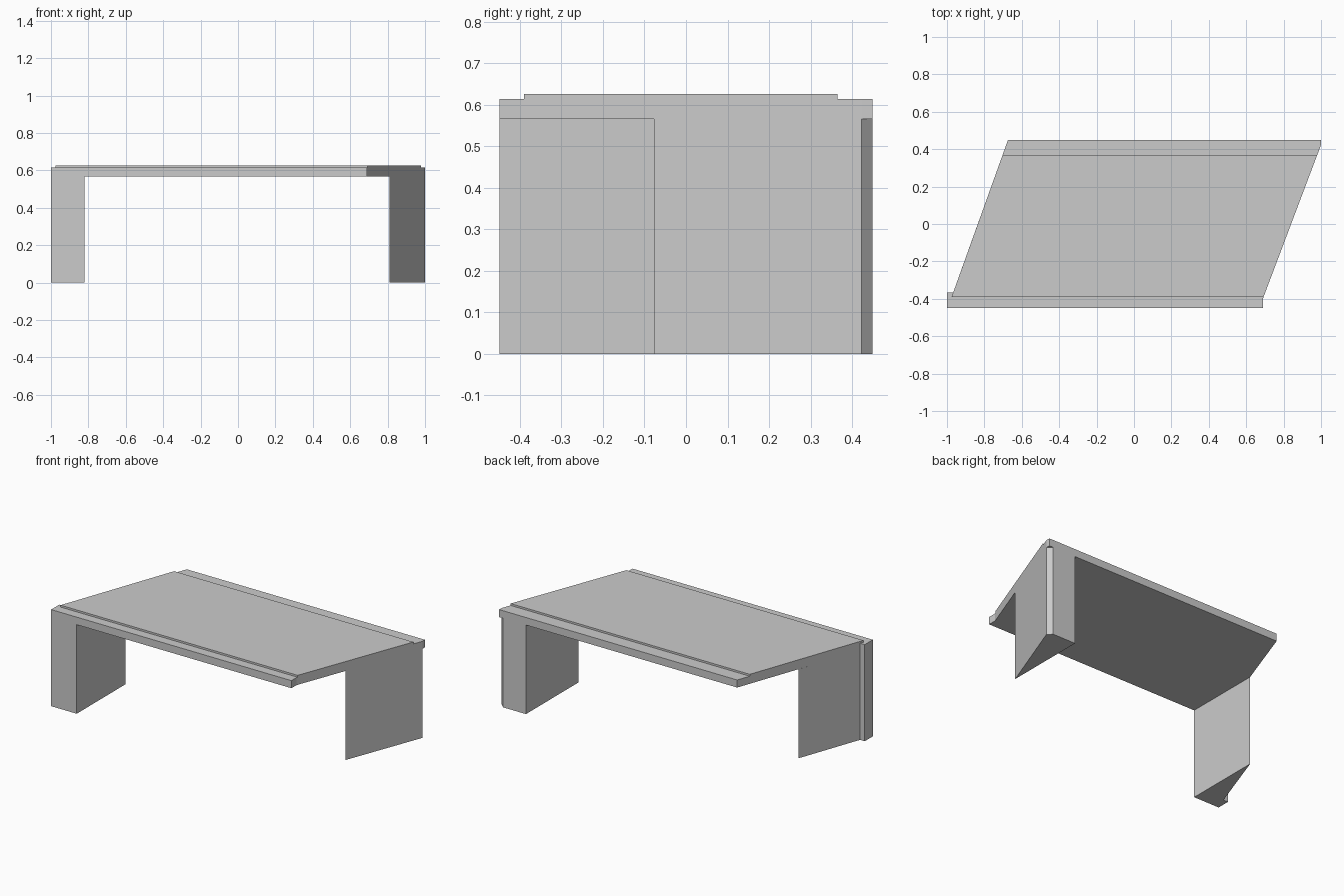
import bpy
import bmesh

if "Cube" in bpy.data.objects:
    bpy.data.objects.remove(bpy.data.objects["Cube"])


def prism(name, outline, z0, z1):
    """Extrude a counter-clockwise plan outline from z0 to z1."""
    bm = bmesh.new()
    base = bm.faces.new([bm.verts.new((x, y, z0)) for x, y in outline])
    top = bmesh.ops.extrude_face_region(bm, geom=[base], use_keep_orig=True)
    verts = [g for g in top["geom"] if isinstance(g, bmesh.types.BMVert)]
    bmesh.ops.translate(bm, verts=verts, vec=(0, 0, z1 - z0))
    bmesh.ops.recalc_face_normals(bm, faces=bm.faces[:])
    mesh = bpy.data.meshes.new(name)
    bm.to_mesh(mesh)
    bm.free()
    obj = bpy.data.objects.new(name, mesh)
    bpy.context.collection.objects.link(obj)
    return obj


LEG_TOP, SLAB_TOP, PAD_TOP = 0.566, 0.614, 0.626


def left_x(y):
    """Slanted left edge of the table."""
    return -0.674 + (y - 0.449) * 0.359


def right_x(y):
    """Slanted right edge of the table."""
    return 1.0 + (y - 0.423) * 0.378


# Slanted table top with squared-off corner tips
prism("table_top", [
    (-1, -0.449), (0.69, -0.449), (right_x(-0.397), -0.397), (1, 0.423),
    (1, 0.449), (left_x(0.449), 0.449), (left_x(-0.367), -0.367), (-1, -0.367),
], LEG_TOP, SLAB_TOP)

# Thin raised panel, flush with the slanted sides
prism("raised_panel", [
    (left_x(-0.39), -0.39), (right_x(-0.39), -0.39),
    (right_x(0.365), 0.365), (left_x(0.365), 0.365),
], SLAB_TOP, PAD_TOP)

# Left leg: wedge with a small step at the outer front corner
prism("left_leg", [
    (-1, -0.449), (-0.82, -0.449), (-0.82, 0.043),
    (left_x(-0.367), -0.367), (-1, -0.367),
], 0, LEG_TOP)

# Right leg: wedge with a chamfered outer back corner
prism("right_leg", [
    (right_x(-0.077), -0.077), (1, 0.423), (0.972, 0.449), (right_x(-0.077), 0.449),
], 0, LEG_TOP)
